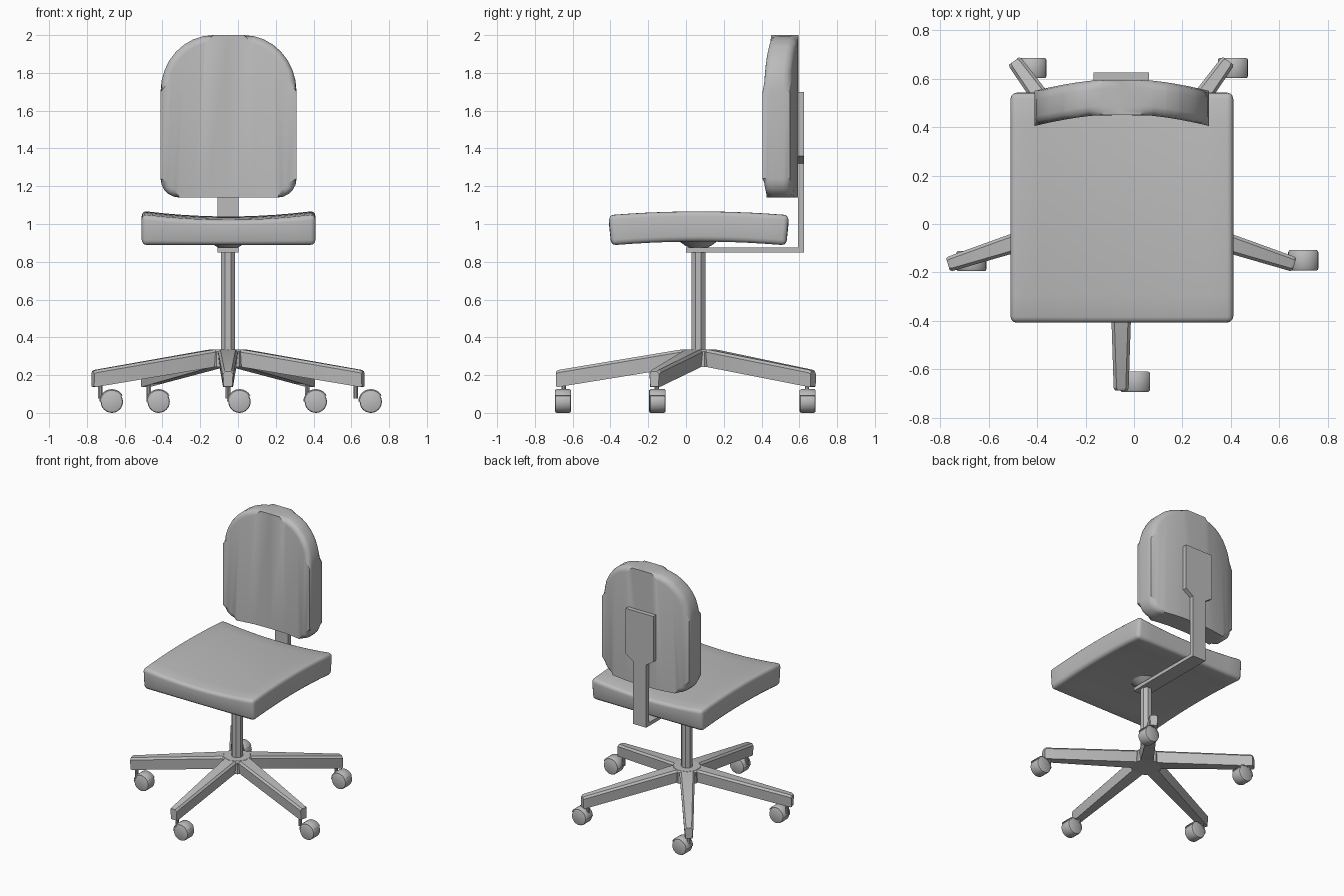
import bpy, bmesh, math
from mathutils import Vector, Matrix

if "Cube" in bpy.data.objects:
    bpy.data.objects.remove(bpy.data.objects["Cube"])

CX, CY = -0.053, 0.065          # column axis

grey = bpy.data.materials.new("light grey")
grey.diffuse_color = (0.5, 0.5, 0.5, 1)
grey.use_nodes = True
grey.node_tree.nodes["Principled BSDF"].inputs["Base Color"].default_value = grey.diffuse_color


def finish(name, bm, angle=30):
    bmesh.ops.recalc_face_normals(bm, faces=bm.faces)
    me = bpy.data.meshes.new(name)
    bm.to_mesh(me)
    bm.free()
    ob = bpy.data.objects.new(name, me)
    bpy.context.collection.objects.link(ob)
    me.materials.append(grey)
    bpy.ops.object.select_all(action='DESELECT')
    ob.select_set(True)
    bpy.context.view_layer.objects.active = ob
    bpy.ops.object.shade_smooth_by_angle(angle=math.radians(angle))
    return ob


def loft(bm, rings):
    """Skin equal-length rings of points and cap both ends."""
    vs = [[bm.verts.new(p) for p in r] for r in rings]
    n = len(vs[0])
    for a, b in zip(vs, vs[1:]):
        for i in range(n):
            bm.faces.new((a[i], a[(i + 1) % n], b[(i + 1) % n], b[i]))
    bm.faces.new(vs[0])
    bm.faces.new(vs[-1])


def circle(x, y, z, r, n, turn=0.0):
    return [(x + r * math.cos(turn + 2 * math.pi * i / n),
             y + r * math.sin(turn + 2 * math.pi * i / n), z) for i in range(n)]


def slice_axis(bm, axis, cuts):
    no = Vector((0, 0, 0))
    no[axis] = 1
    for c in cuts:
        bmesh.ops.bisect_plane(bm, geom=bm.verts[:] + bm.edges[:] + bm.faces[:],
                               plane_co=no * c, plane_no=no)


# Seat cushion: bevelled slab, dished across and arched front to back
bm = bmesh.new()
bmesh.ops.create_cube(bm, size=1, matrix=Matrix.Diagonal((0.92, 0.955, 0.15, 1)))
bmesh.ops.bevel(bm, geom=bm.edges[:], offset=0.026, segments=3, profile=0.5, affect='EDGES')
slice_axis(bm, 0, [-0.34 + 0.085 * i for i in range(9)])
slice_axis(bm, 1, [-0.36 + 0.09 * i for i in range(9)])
for v in bm.verts:
    u, w, t = v.co.x / 0.46, v.co.y / 0.4775, v.co.z / 0.15 + 0.5
    top = 1.02 + 0.03 * u * u + 0.02 * (1 - w * w)
    bottom = 0.887 + 0.02 * (1 - w * w)
    v.co = (v.co.x - 0.05, v.co.y * (1 - 0.03 * (1 - t)) + 0.0675, bottom + (top - bottom) * t)
finish("seat", bm, 35)

# Backrest cushion: rounded outline, bevelled rims, sides bent forward
bm = bmesh.new()
outline = []
for x, z, r, start, n in ((0.26, 1.24, 0.10, -90, 5), (0.08, 1.70, 0.28, 0, 8),
                          (-0.08, 1.70, 0.28, 90, 8), (-0.26, 1.24, 0.10, 180, 5)):
    for i in range(n + 1):
        a = math.radians(start + 90 * i / n)
        zz = z + math.sin(a) * (0.30 if r > 0.2 else r)
        outline.append((x + r * math.cos(a), zz))
loft(bm, [[(x, y, z) for x, z in outline] for y in (0.45, 0.595)])
rims = [e for e in bm.edges if abs(e.verts[0].co.y - e.verts[1].co.y) < 1e-5]
bmesh.ops.bevel(bm, geom=rims, offset=0.038, segments=3, profile=0.5, affect='EDGES')
slice_axis(bm, 0, [-0.3, -0.24, -0.18, -0.12, 0, 0.12, 0.18, 0.24, 0.3])
for v in bm.verts:
    v.co.y -= 0.045 * max(0, (abs(v.co.x) - 0.08) / 0.28) ** 1.5
    v.co.x -= 0.05
finish("backrest", bm, 40)

# Backrest bracket: upright with wide plate, and bar under the seat
bm = bmesh.new()
half = [(0.055, 0.85), (0.055, 1.32), (0.115, 1.36), (0.115, 1.70)]
plate = half + [(-x, z) for x, z in reversed(half)]
loft(bm, [[(CX + x, y, z) for x, z in plate] for y in (0.592, 0.626)])
finish("backrest_bracket", bm)
bm = bmesh.new()
loft(bm, [[(CX + x, y, z) for x, z in ((-0.055, 0.85), (0.055, 0.85), (0.055, 0.876), (-0.055, 0.876))]
          for y in (0.0, 0.60)])
finish("bracket_bar", bm)

# Central column and seat mount
bm = bmesh.new()
loft(bm, [circle(CX, CY, z, 0.04, 8, math.pi / 8) for z in (0.30, 0.88)])
finish("column", bm)
bm = bmesh.new()
loft(bm, [circle(CX, CY, z, r, 16) for z, r in ((0.87, 0.04), (0.886, 0.07), (0.915, 0.11))])
finish("seat_mount", bm)

# Five-legged star base
bm = bmesh.new()
loft(bm, [circle(CX, CY, z, r, 10, math.pi / 10)
          for z, r in ((0.242, 0.104), (0.325, 0.104), (0.336, 0.094))])
finish("base_hub", bm)
DIRS = [math.radians(-90 + 72 * i) for i in range(5)]
for k, a in enumerate(DIRS):
    bm = bmesh.new()
    rings = []
    for r, w, lo, hi in ((0.06, 0.054, 0.248, 0.336), (0.10, 0.052, 0.241, 0.334),
                         (0.742, 0.031, 0.137, 0.227), (0.752, 0.026, 0.14, 0.22)):
        sec = ((-w * 0.85, lo), (w * 0.85, lo), (w, hi - 0.014), (w - 0.012, hi),
               (-w + 0.012, hi), (-w, hi - 0.014))
        rings.append([(CX + r * math.cos(a) - s * math.sin(a),
                       CY + r * math.sin(a) + s * math.cos(a), z) for s, z in sec])
    loft(bm, rings)
    finish(f"base_leg_{k + 1}", bm)

# Casters: stem, trailing wheel and curved hood
WHEELS = [(0.008, -0.651), (0.703, -0.15), (0.412, 0.644), (-0.42, 0.644), (-0.668, -0.153)]
for k, (a, (wx, wy)) in enumerate(zip(DIRS, WHEELS)):
    sx, sy = CX + 0.712 * math.cos(a), CY + 0.712 * math.sin(a)
    bm = bmesh.new()
    loft(bm, [circle(sx, sy, z, 0.012, 10) for z in (0.075, 0.17)])
    finish(f"caster_stem_{k + 1}", bm)

    bm = bmesh.new()
    prof = ((-0.042, 0.05), (-0.039, 0.056), (-0.032, 0.059),
            (0.032, 0.059), (0.039, 0.056), (0.042, 0.05))
    loft(bm, [[(wx + x, wy + y, 0.059 + z) for x, z, _ in circle(0, 0, 0, r, 24)]
              for y, r in prof])
    finish(f"caster_wheel_{k + 1}", bm, 40)

    bm = bmesh.new()
    rings = []
    for i in range(13):
        t = math.radians(30 + 150 * i / 12)
        rings.append([(wx + r * math.cos(t), wy + y, 0.06 + r * math.sin(t))
                      for y, r in ((-0.042, 0.054), (0.042, 0.054), (0.042, 0.06),
                                   (0.034, 0.066), (-0.034, 0.066), (-0.042, 0.06))])
    loft(bm, rings)
    finish(f"caster_hood_{k + 1}", bm, 40)
